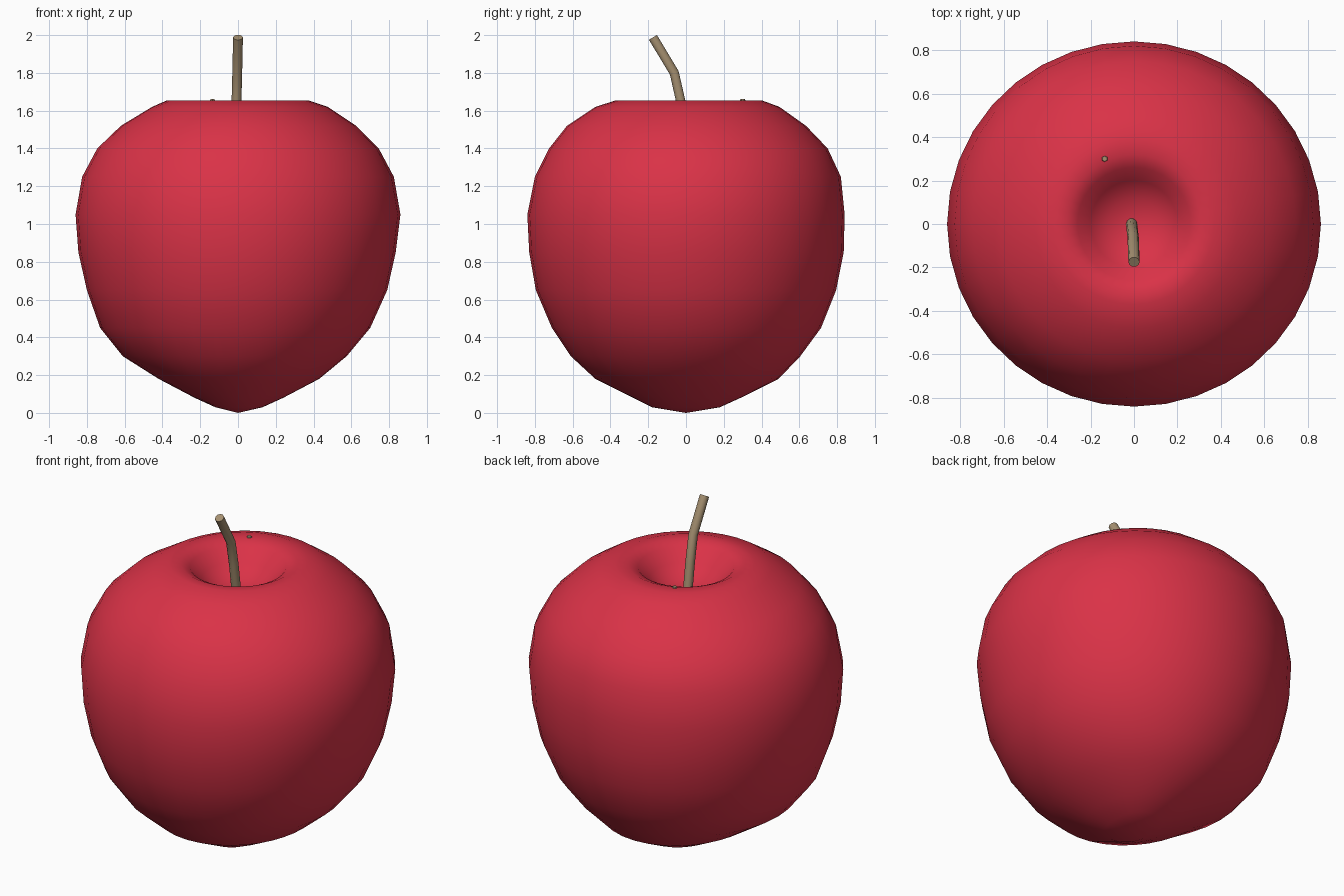
import bpy, bmesh, math
from mathutils import Vector

if "Cube" in bpy.data.objects:
    bpy.data.objects.remove(bpy.data.objects["Cube"])


def material(name, rgb):
    m = bpy.data.materials.new(name)
    m.diffuse_color = (*rgb, 1)
    m.use_nodes = True
    m.node_tree.nodes["Principled BSDF"].inputs["Base Color"].default_value = m.diffuse_color
    return m


RED = material("apple red", (0.70, 0.032, 0.063))
BROWN = material("stem brown", (0.38, 0.28, 0.165))


def finish(name, bm, mat, angle):
    bmesh.ops.recalc_face_normals(bm, faces=bm.faces[:])
    me = bpy.data.meshes.new(name)
    bm.to_mesh(me)
    bm.free()
    ob = bpy.data.objects.new(name, me)
    bpy.context.collection.objects.link(ob)
    me.materials.append(mat)
    bpy.ops.object.select_all(action='DESELECT')
    ob.select_set(True)
    bpy.context.view_layer.objects.active = ob
    bpy.ops.object.shade_smooth_by_angle(angle=math.radians(angle))
    return ob


def skin(bm, rings, bottom, top):
    """Bridge vertex rings and close both ends with fans."""
    loops = [[bm.verts.new(p) for p in r] for r in rings]
    n = len(loops[0])
    b, t = bm.verts.new(bottom), bm.verts.new(top)
    for i in range(n):
        j = (i + 1) % n
        for lo, hi in zip(loops, loops[1:]):
            bm.faces.new((lo[i], lo[j], hi[j], hi[i]))
        bm.faces.new((b, loops[0][j], loops[0][i]))
        bm.faces.new((t, loops[-1][i], loops[-1][j]))


# Apple body: height, then radius toward +x, -x, +y, -y; ends inside the dimple
ROWS = [
    (0.03, .13, .12, .18, .18), (0.08, .24, .23, .29, .28),
    (0.18, .43, .42, .49, .48), (0.30, .575, .61, .605, .61),
    (0.45, .70, .73, .715, .71), (0.65, .79, .80, .795, .795),
    (0.85, .835, .845, .835, .83), (1.05, .86, .86, .84, .84),
    (1.25, .825, .825, .82, .80), (1.40, .745, .745, .75, .725),
    (1.52, .625, .62, .635, .63), (1.62, .475, .455, .495, .48),
    (1.655, .37, .375, .40, .37), (1.655, .31, .31, .32, .31),
    (1.63, .26, .26, .26, .26), (1.56, .20, .20, .20, .20),
    (1.50, .12, .12, .12, .12),
]
SEG = 36
rings = []
for z, xr, xl, yb, yf in ROWS:
    ring = []
    for i in range(SEG):
        a = 2 * math.pi * i / SEG
        c, s = math.cos(a), math.sin(a)
        r = (xr if c > 0 else xl) * c * c + (yb if s > 0 else yf) * s * s
        ring.append((r * c, r * s, z))
    rings.append(ring)
bm = bmesh.new()
skin(bm, rings, (0, 0, 0), (0, 0, 1.48))
finish("apple_body", bm, RED, 80)

# Bent stem: round tube along a short path
PATH = [Vector(p) for p in ((-.012, .01, 1.42), (-.008, -.028, 1.65),
                            (-.004, -.062, 1.80), (0, -.175, 1.988))]
rings = []
for k, p in enumerate(PATH):
    d = (PATH[min(k + 1, 3)] - PATH[max(k - 1, 0)]).normalized()
    u = Vector((1, 0, 0))
    v = d.cross(u).normalized()
    rings.append([p + .026 * (u * math.cos(t) + v * math.sin(t))
                  for t in (2 * math.pi * i / 10 for i in range(10))])
bm = bmesh.new()
skin(bm, rings, PATH[0], PATH[-1])
finish("stem", bm, BROWN, 40)

# Tiny brown fleck on the shoulder
bm = bmesh.new()
bmesh.ops.create_cone(bm, cap_ends=True, segments=6, radius1=.018,
                      radius2=.012, depth=.02)
fleck = finish("fleck", bm, BROWN, 30)
fleck.location = (-.135, .30, 1.652)
